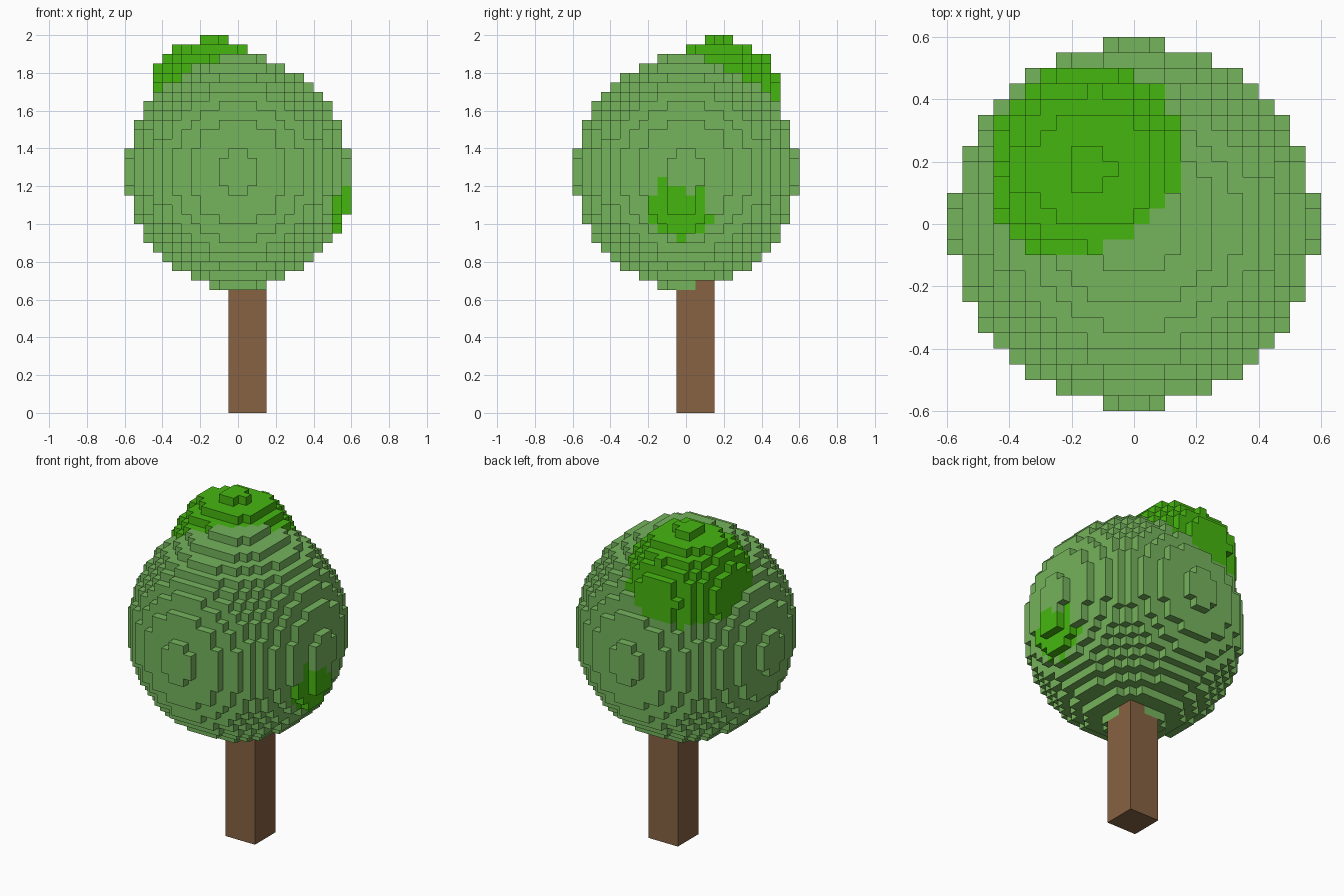
import bpy, bmesh
from mathutils import Vector

cube = bpy.data.objects.get("Cube")
if cube:
    bpy.data.objects.remove(cube, do_unlink=True)

S = 0.05  # block size


def material(name, rgb):
    m = bpy.data.materials.new(name)
    m.use_nodes = True
    m.diffuse_color = (*rgb, 1)
    bsdf = m.node_tree.nodes["Principled BSDF"]
    bsdf.inputs["Base Color"].default_value = (*rgb, 1)
    bsdf.inputs["Roughness"].default_value = 0.9
    return m


def centre(cell):
    return Vector([(c + 0.5) * S for c in cell])


def ellipsoid(mid, radius_xy, radius_z):
    """Grid cells whose centres lie inside an ellipsoid."""
    cells = set()
    for i in range(-14, 14):
        for j in range(-14, 14):
            for k in range(0, 42):
                d = centre((i, j, k)) - Vector(mid)
                if (d.x**2 + d.y**2) / radius_xy**2 + d.z**2 / radius_z**2 < 1:
                    cells.add((i, j, k))
    return cells


# Block sets for each part
crown = ellipsoid((0, 0, 1.275), 0.586, 0.6213)
top_tuft = ellipsoid((-0.14, 0.175, 1.675), 0.3302, 0.3095)
side_tuft = ellipsoid((0.38, -0.03, 1.11), 0.2107, 0.2107)
trunk = {(i, j, k) for i in range(-1, 3) for j in range(-1, 3) for k in range(14)}

# The trunk corner stays bare in the lowest crown layer
crown -= {(i, j, 13) for i in (1, 2) for j in (1, 2)}
trunk -= crown
crown -= top_tuft | side_tuft
solid = crown | top_tuft | side_tuft | trunk

# Direction and the four corners of each block side
SIDES = []
for axis in range(3):
    u, v = (axis + 1) % 3, (axis + 2) % 3
    for sign in (0, 1):
        corners = []
        for a, b in ((0, 0), (1, 0), (1, 1), (0, 1)):
            p = [0, 0, 0]
            p[axis], p[u], p[v] = sign, a, b
            corners.append(p)
        step = [0, 0, 0]
        step[axis] = 1 if sign else -1
        SIDES.append((step, corners if sign else corners[::-1]))


def build(name, cells, mat):
    """Skin a block set, leaving out sides that touch any other block."""
    bm = bmesh.new()
    verts = {}
    for cell in sorted(cells):
        for step, corners in SIDES:
            if tuple(c + s for c, s in zip(cell, step)) in solid:
                continue
            face = []
            for p in corners:
                key = tuple(c + q for c, q in zip(cell, p))
                if key not in verts:
                    verts[key] = bm.verts.new([n * S for n in key])
                face.append(verts[key])
            bm.faces.new(face)
    mesh = bpy.data.meshes.new(name)
    bm.to_mesh(mesh)
    bm.free()
    mesh.materials.append(mat)
    bpy.context.collection.objects.link(bpy.data.objects.new(name, mesh))


leaf = material("soft leaf green", (0.178, 0.451, 0.107))
bright = material("bright leaf green", (0.061, 0.468, 0.005))
bark = material("bark brown", (0.238, 0.122, 0.054))

build("trunk", trunk, bark)
build("crown", crown, leaf)
build("top_tuft", top_tuft, bright)
build("side_tuft", side_tuft, bright)
